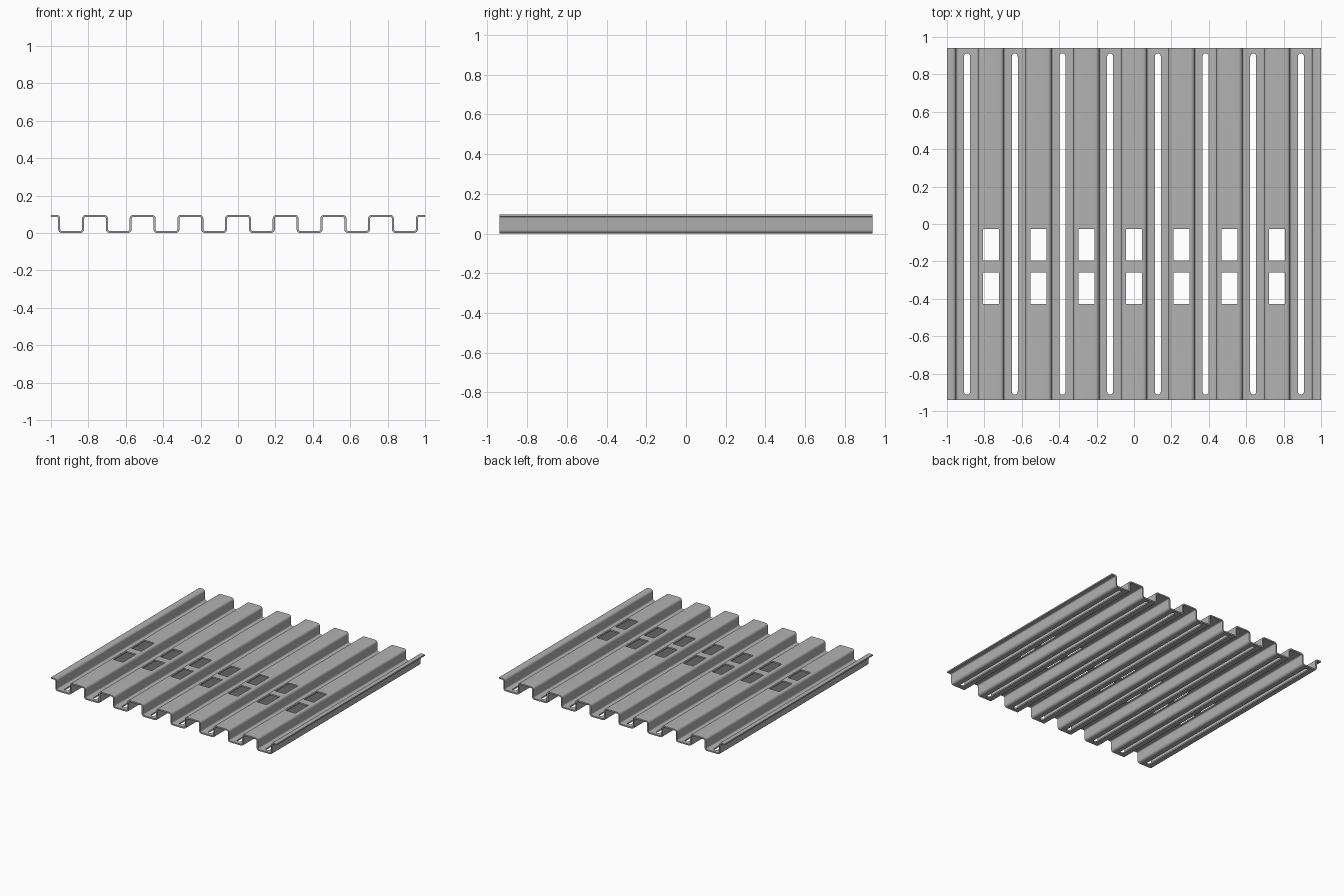
import bpy, bmesh, math
from mathutils import Vector

if "Cube" in bpy.data.objects:
    bpy.data.objects.remove(bpy.data.objects["Cube"])

PITCH, HEIGHT, THICK = 0.255, 0.097, 0.011
HALF_Y, BEND, STEPS = 0.94, 0.015, 6

steel = bpy.data.materials.new("grey_steel")
steel.use_nodes = True
steel.diffuse_color = (0.45, 0.45, 0.45, 1)
steel.node_tree.nodes["Principled BSDF"].inputs["Base Color"].default_value = steel.diffuse_color


def extrude(name, outline, to_3d, depth):
    """Solid made by sweeping a closed 2D outline along depth."""
    bm = bmesh.new()
    face = bm.faces.new([bm.verts.new(to_3d(p)) for p in outline])
    moved = bmesh.ops.extrude_face_region(bm, geom=[face])["geom"]
    bmesh.ops.translate(bm, vec=depth, verts=[v for v in moved if isinstance(v, bmesh.types.BMVert)])
    bmesh.ops.recalc_face_normals(bm, faces=bm.faces)
    mesh = bpy.data.meshes.new(name)
    bm.to_mesh(mesh)
    bm.free()
    obj = bpy.data.objects.new(name, mesh)
    bpy.context.collection.objects.link(obj)
    return obj


# Corners of the sheet's centre line: flange, eight channels, flange
low, high = THICK / 2, HEIGHT - THICK / 2
corners = [Vector((-1, high))]
for i in range(8):
    x = (i - 3.5) * PITCH
    for side in (-1, 1):
        levels = (high, low) if side < 0 else (low, high)
        corners += [Vector((x + side * PITCH / 4, z)) for z in levels]
corners.append(Vector((1, high)))

# Rounded bends, with both faces of the sheet offset from the centre line
half = Vector((0, THICK / 2))
upper, lower = [corners[0] + half], [corners[0] - half]
for a, b, c in zip(corners, corners[1:], corners[2:]):
    d1, d2 = (b - a).normalized(), (c - b).normalized()
    turn = 1 if d1.cross(d2) > 0 else -1
    centre = b - d1 * BEND + d2 * BEND
    for k in range(STEPS + 1):
        angle = k / STEPS * math.pi / 2
        out = d1 * math.sin(angle) - d2 * math.cos(angle)
        upper.append(centre + out * (BEND - turn * THICK / 2))
        lower.append(centre + out * (BEND + turn * THICK / 2))
upper.append(corners[-1] + half)
lower.append(corners[-1] - half)

panel = extrude("corrugated_panel", upper + lower[::-1],
                lambda p: (p.x, -HALF_Y, p.y), (0, 2 * HALF_Y, 0))
panel.data.materials.append(steel)


def rectangle(x, y, w, h):
    return [(x + sx * w / 2, y + sy * h / 2) for sx, sy in ((-1, -1), (1, -1), (1, 1), (-1, 1))]


def slot(x, radius, reach):
    points = []
    for end in (0, 1):
        for k in range(9):
            a = math.pi * (end + k / 8)
            points.append((x + radius * math.cos(a),
                           (reach - radius) * (1 - 2 * end) + radius * math.sin(a)))
    return points


# Long slots in the channel floors, paired windows in the ridge tops
cuts = [(slot((i - 3.5) * PITCH, 0.016, 0.912), -0.03) for i in range(8)]
cuts += [(rectangle(i * PITCH, y, 0.086, 0.168), HEIGHT - 0.03)
         for i in range(-3, 4) for y in (-0.111, -0.343)]
cutters = []
for outline, base in cuts:
    cutter = extrude("hole_cutter", outline, lambda p: (p[0], p[1], base), (0, 0, 0.06))
    cutter.hide_render = True
    cutters.append(cutter)

bpy.ops.object.select_all(action="DESELECT")
for cutter in cutters:
    cutter.select_set(True)
bpy.context.view_layer.objects.active = cutters[0]
bpy.ops.object.join()
hole_cutter = bpy.context.view_layer.objects.active

bpy.ops.object.select_all(action="DESELECT")
panel.select_set(True)
bpy.context.view_layer.objects.active = panel
holes = panel.modifiers.new("holes", "BOOLEAN")
holes.operation, holes.solver, holes.object = "DIFFERENCE", "EXACT", hole_cutter
bpy.ops.object.modifier_apply(modifier=holes.name)
bpy.data.objects.remove(hole_cutter)
bpy.ops.object.shade_smooth_by_angle(angle=math.radians(30))
